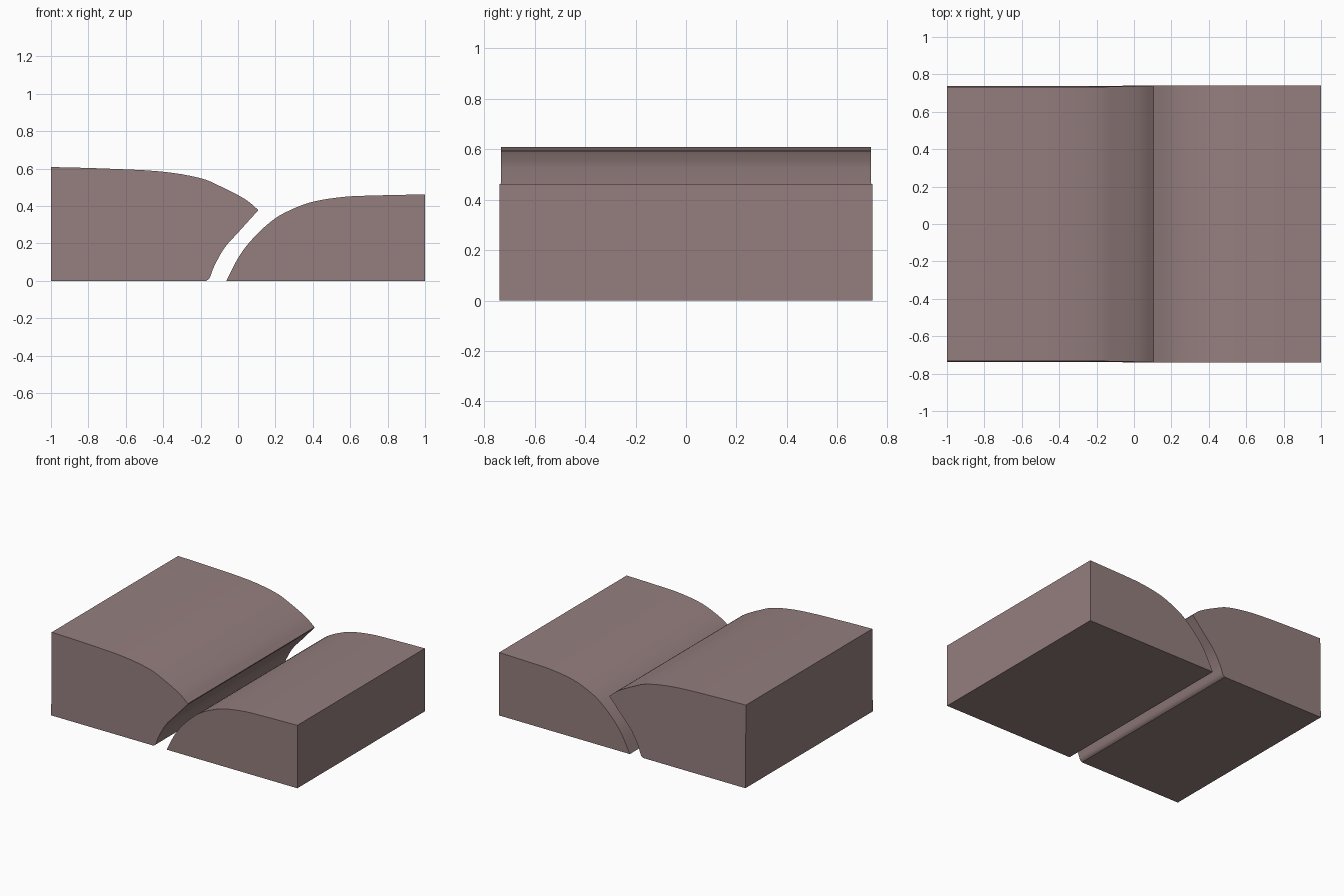
import bpy, bmesh
from mathutils import Vector

if "Cube" in bpy.data.objects:
    bpy.data.objects.remove(bpy.data.objects["Cube"])

mat = bpy.data.materials.new("mauve_brown")
mat.diffuse_color = (0.30, 0.21, 0.21, 1)
mat.use_nodes = True
mat.node_tree.nodes["Principled BSDF"].inputs["Base Color"].default_value = mat.diffuse_color


def smooth_curve(pts, steps=4):
    """Catmull-Rom curve through the (x, z) points."""
    p = [Vector(q) for q in pts]
    p = [2 * p[0] - p[1]] + p + [2 * p[-1] - p[-2]]
    out = []
    for i in range(1, len(p) - 2):
        a, b, c, d = p[i - 1:i + 3]
        for k in range(steps):
            t = k / steps
            out.append(0.5 * (2 * b + (c - a) * t + (2 * a - 5 * b + 4 * c - d) * t * t
                              + (3 * b - a - 3 * c + d) * t ** 3))
    return out + [p[-2]]


def extrude_profile(name, profile, half_base, half_top, top):
    """Extrude an xz outline along y, tapering slightly with height."""
    bm = bmesh.new()
    rows = []
    for side in (-1, 1):
        rows.append([bm.verts.new((x, side * (half_base + (half_top - half_base) * z / top), z))
                     for x, z in profile])
    n = len(profile)
    bm.faces.new(rows[0])
    bm.faces.new(rows[1][::-1])
    for i in range(n):
        j = (i + 1) % n
        bm.faces.new((rows[0][i], rows[1][i], rows[1][j], rows[0][j]))
    bmesh.ops.recalc_face_normals(bm, faces=bm.faces[:])
    me = bpy.data.meshes.new(name)
    bm.to_mesh(me)
    bm.free()
    ob = bpy.data.objects.new(name, me)
    bpy.context.collection.objects.link(ob)
    me.materials.append(mat)
    bpy.context.view_layer.objects.active = ob
    bpy.ops.object.select_all(action='DESELECT')
    ob.select_set(True)
    bpy.ops.object.shade_smooth_by_angle(angle=0.6)
    return ob


# Overhanging block: hollowed lower flank, sharp lip, domed top
flank = smooth_curve([(-0.168, 0), (-0.15, 0.018), (-0.126, 0.08), (-0.072, 0.176),
                      (0.0, 0.257), (0.072, 0.337), (0.107, 0.375)])
crown = smooth_curve([(0.107, 0.38), (0.035, 0.438), (-0.09, 0.503), (-0.206, 0.55),
                      (-0.42, 0.585), (-0.74, 0.601), (-1, 0.608)])
extrude_profile("upper_block", [(-1, 0)] + flank + crown, 0.739, 0.733, 0.608)

# Lower block whose rounded flank slopes under the overhang
slope = smooth_curve([(1, 0.462), (0.73, 0.456), (0.57, 0.449), (0.41, 0.425),
                      (0.302, 0.388), (0.195, 0.331), (0.088, 0.235),
                      (0.008, 0.134), (-0.062, 0)])
extrude_profile("lower_block", [(1, 0)] + slope, 0.74, 0.74, 0.462)
